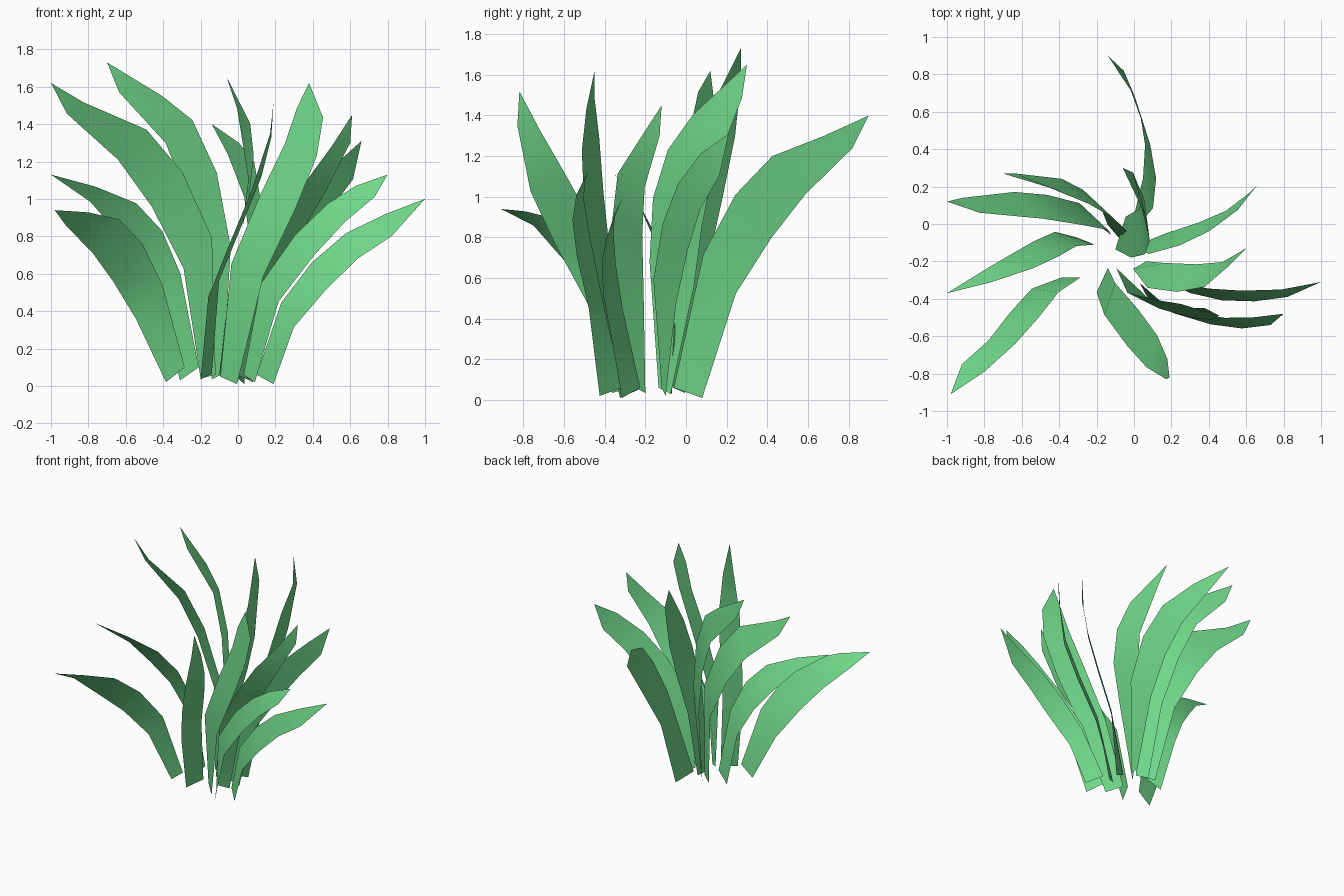
import bpy
import bmesh
from mathutils import Vector

cube = bpy.data.objects.get("Cube")
if cube:
    bpy.data.objects.remove(cube, do_unlink=True)

# One flat leaf colour
GREEN = (0.16, 0.68, 0.25, 1.0)
leaf_green = bpy.data.materials.new("leaf_green")
leaf_green.use_nodes = True
leaf_green.diffuse_color = GREEN
shader = leaf_green.node_tree.nodes["Principled BSDF"]
shader.inputs["Base Color"].default_value = GREEN
shader.inputs["Roughness"].default_value = 0.8

# Cubic weights of root, lower, upper and tip for the middle of the blade
MIDDLE_WEIGHTS = (-.06, .49, .66, -.09)


def add_leaf(name, root, lower, upper, end, tip, root_span, blade_span, end_span):
    """Ribbon that bends along a path, widens from the root and ends in a point."""
    middle = Vector((0, 0, 0))
    for point, weight in zip((root, lower, upper, tip), MIDDLE_WEIGHTS):
        middle += Vector(point) * weight
    # Centre and half width of each row, from the root upwards
    rows = [(root, root_span, 1), (lower, blade_span, .95), (middle, blade_span, 1.05),
            (upper, blade_span, .95), (end, end_span, 1)]

    bm = bmesh.new()
    previous = None
    for centre, span, width in rows:
        offset = Vector(span) * width
        row = [bm.verts.new(Vector(centre) + offset * side) for side in (-1, 1)]
        if previous:
            bm.faces.new((previous[0], previous[1], row[1], row[0]))
        previous = row
    bm.faces.new((previous[0], previous[1], bm.verts.new(tip)))
    for face in bm.faces:
        face.smooth = True

    mesh = bpy.data.meshes.new(name)
    bm.to_mesh(mesh)
    bm.free()
    mesh.materials.append(leaf_green)
    leaf = bpy.data.objects.new(name, mesh)
    bpy.context.collection.objects.link(leaf)
    return leaf


# Leaves on the right side, sweeping towards -x
add_leaf("front_right_low_leaf",
         root=(-.335, -.285, .06), lower=(-.475, -.355, .45),
         upper=(-.705, -.63, .8), end=(-.86, -.77, .893), tip=(-.98, -.91, .94),
         root_span=(-.05, 0, -.04), blade_span=(-.075, .01, -.095),
         end_span=(-.06, .02, -.035))
add_leaf("right_low_leaf",
         root=(-.26, -.09, .065), lower=(-.365, -.08, .53),
         upper=(-.6, -.2, .905), end=(-.775, -.275, 1.025), tip=(-1, -.37, 1.13),
         root_span=(-.05, .02, -.035), blade_span=(-.06, .04, -.075),
         end_span=(-.015, .035, -.04))
add_leaf("right_tall_leaf",
         root=(-.16, -.03, .05), lower=(-.215, .04, .71),
         upper=(-.565, .1, 1.29), end=(-.87, .1, 1.486), tip=(-1, .12, 1.62),
         root_span=(-.04, .03, -.01), blade_span=(-.08, .075, -.085),
         end_span=(-.045, .04, -.03))
add_leaf("back_right_tall_leaf",
         root=(-.11, -.04, .05), lower=(-.11, .03, .68),
         upper=(-.315, .175, 1.36), end=(-.52, .225, 1.56), tip=(-.7, .27, 1.73),
         root_span=(-.03, .035, -.015), blade_span=(-.075, .07, -.065),
         end_span=(-.115, .045, .01))

# Leaves at the back
add_leaf("back_upright_leaf",
         root=(-.075, -.105, .045), lower=(-.03, -.07, .62),
         upper=(.07, .02, 1.17), end=(.03, .155, 1.445), tip=(-.06, .3, 1.65),
         root_span=(.025, .03, -.015), blade_span=(-.015, .115, -.065),
         end_span=(-.035, .12, .04))
add_leaf("back_long_leaf",
         root=(.005, .01, .035), lower=(.075, .165, .62),
         upper=(.06, .505, 1.105), end=(-.025, .75, 1.27), tip=(-.14, .9, 1.4),
         root_span=(.03, .07, -.025), blade_span=(-.028, .085, -.1),
         end_span=(-.03, .07, -.03))

# Leaves on the left side, sweeping towards +x
add_leaf("back_left_leaf",
         root=(.04, -.11, .04), lower=(.125, -.105, .53),
         upper=(.445, .015, 1), end=(.585, .12, 1.16), tip=(.66, .21, 1.31),
         root_span=(.04, .01, -.02), blade_span=(.048, .058, -.065),
         end_span=(.03, .045, -.055))
add_leaf("left_tall_leaf",
         root=(.03, -.22, .045), lower=(.12, -.275, .55),
         upper=(.425, -.27, 1.08), end=(.55, -.18, 1.29), tip=(.61, -.12, 1.45),
         root_span=(.035, .02, -.01), blade_span=(.05, .07, -.035),
         end_span=(.05, .05, .01))
add_leaf("left_low_leaf",
         root=(.145, -.27, .035), lower=(.265, -.34, .38),
         upper=(.61, -.385, .75), end=(.805, -.37, .86), tip=(1, -.31, 1),
         root_span=(.045, -.045, -.025), blade_span=(.035, -.03, -.07),
         end_span=(.015, -.02, -.06))
add_leaf("front_left_low_leaf",
         root=(.06, -.37, .04), lower=(.17, -.45, .5),
         upper=(.53, -.53, .93), end=(.68, -.52, 1.04), tip=(.8, -.48, 1.13),
         root_span=(.03, -.055, -.02), blade_span=(.05, -.03, -.05),
         end_span=(.05, -.02, -.03))

# Leaves at the front
add_leaf("front_left_tall_leaf",
         root=(-.05, -.28, .03), lower=(.05, -.41, .62),
         upper=(.335, -.47, 1.26), end=(.385, -.47, 1.46), tip=(.38, -.45, 1.62),
         root_span=(.045, -.045, -.02), blade_span=(.09, -.045, -.035),
         end_span=(.07, -.02, -.025))
add_leaf("front_leaf",
         root=(-.17, -.3, .05), lower=(-.13, -.4, .52),
         upper=(.095, -.68, 1.07), end=(.175, -.775, 1.34), tip=(.19, -.82, 1.52),
         root_span=(-.03, -.065, -.015), blade_span=(-.03, -.09, -.045),
         end_span=(-.003, -.055, .01))
